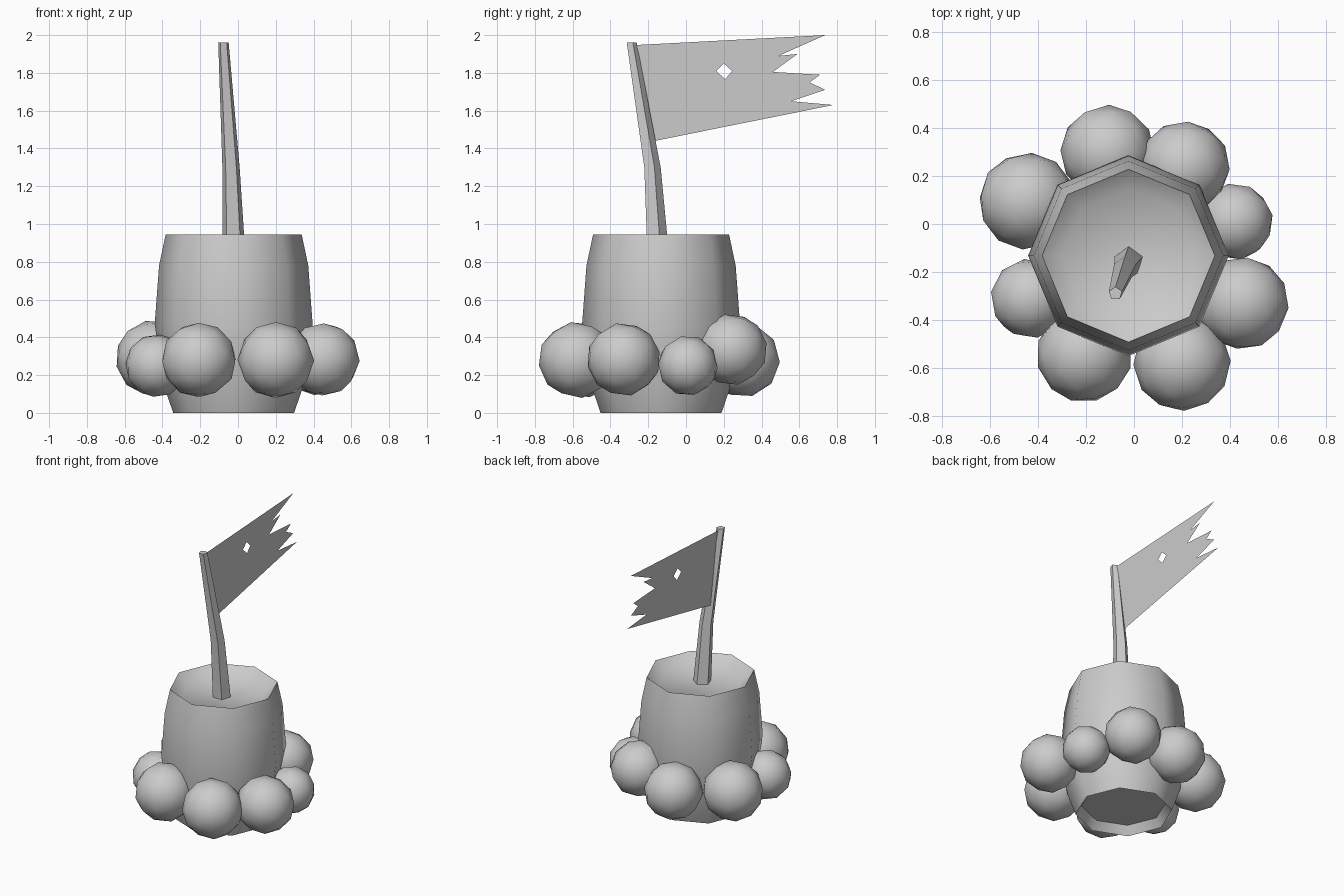
import bpy, bmesh, random
from math import cos, sin, pi, radians

if "Cube" in bpy.data.objects:
    bpy.data.objects.remove(bpy.data.objects["Cube"])

random.seed(4)


def add_mesh(name, bm, smooth=True):
    me = bpy.data.meshes.new(name)
    bm.to_mesh(me)
    bm.free()
    ob = bpy.data.objects.new(name, me)
    bpy.context.collection.objects.link(ob)
    if smooth:
        bpy.ops.object.select_all(action='DESELECT')
        bpy.context.view_layer.objects.active = ob
        ob.select_set(True)
        bpy.ops.object.shade_smooth_by_angle(angle=radians(50))
    return ob


def loft(name, rings, sides, start):
    """Stack horizontal polygons (x, y, z, radius) and cap both ends."""
    bm = bmesh.new()
    loops = [[bm.verts.new((x + r * cos(start + 2 * pi * i / sides),
                            y + r * sin(start + 2 * pi * i / sides), z))
              for i in range(sides)] for x, y, z, r in rings]
    for a, b in zip(loops, loops[1:]):
        for i in range(sides):
            j = (i + 1) % sides
            bm.faces.new((a[i], a[j], b[j], b[i]))
    bm.faces.new(loops[0][::-1])
    bm.faces.new(loops[-1])
    bmesh.ops.recalc_face_normals(bm, faces=bm.faces)
    return add_mesh(name, bm)


# Eight-sided barrel with recessed lid and base
profile = [(0.06, 0.28), (0, 0.32), (0.16, 0.375), (0.47, 0.418),
           (0.78, 0.395), (0.945, 0.36), (0.88, 0.28)]
loft("barrel", [(-0.023, -0.132, z, r) for z, r in profile], 8, 0)

# Bent five-sided pole standing on the lid
loft("pole", [(-0.022, -0.155, 0.87, 0.062), (-0.037, -0.182, 1.3, 0.048),
              (-0.077, -0.29, 1.96, 0.029)], 5, pi / 2)

# Ring of round bundles: x, y, z, radius
bundles = [(-0.445, 0.095, 0.29, 0.203), (-0.11, 0.30, 0.28, 0.197),
           (0.21, 0.24, 0.335, 0.19), (0.42, 0.01, 0.25, 0.16),
           (0.45, -0.33, 0.283, 0.195), (0.2, -0.578, 0.28, 0.203),
           (-0.207, -0.545, 0.28, 0.2), (-0.43, -0.31, 0.25, 0.168)]
for n, (x, y, z, r) in enumerate(bundles, 1):
    bm = bmesh.new()
    bmesh.ops.create_icosphere(bm, subdivisions=2, radius=r)
    ball = add_mesh(f"round_bundle_{n}", bm)
    ball.location = (x, y, z)
    ball.rotation_euler = [random.uniform(0, pi) for _ in range(3)]

# Torn flag with a diamond hole, outlines as (y, z)
outline = [(-0.275, 1.947), (0.737, 2.0), (0.49, 1.89), (0.59, 1.9),
           (0.46, 1.805), (0.71, 1.79), (0.655, 1.75), (0.737, 1.71),
           (0.557, 1.65), (0.78, 1.63), (-0.18, 1.437)]
hole = [(0.2, 1.85), (0.244, 1.81), (0.207, 1.766), (0.16, 1.81)]
bm = bmesh.new()
for loop in (outline, hole):
    vs = [bm.verts.new((-0.072, y, z)) for y, z in loop]
    for a, b in zip(vs, vs[1:] + vs[:1]):
        bm.edges.new((a, b))
bmesh.ops.triangle_fill(bm, edges=bm.edges[:], use_beauty=True, normal=(1, 0, 0))
add_mesh("flag", bm, smooth=False)
